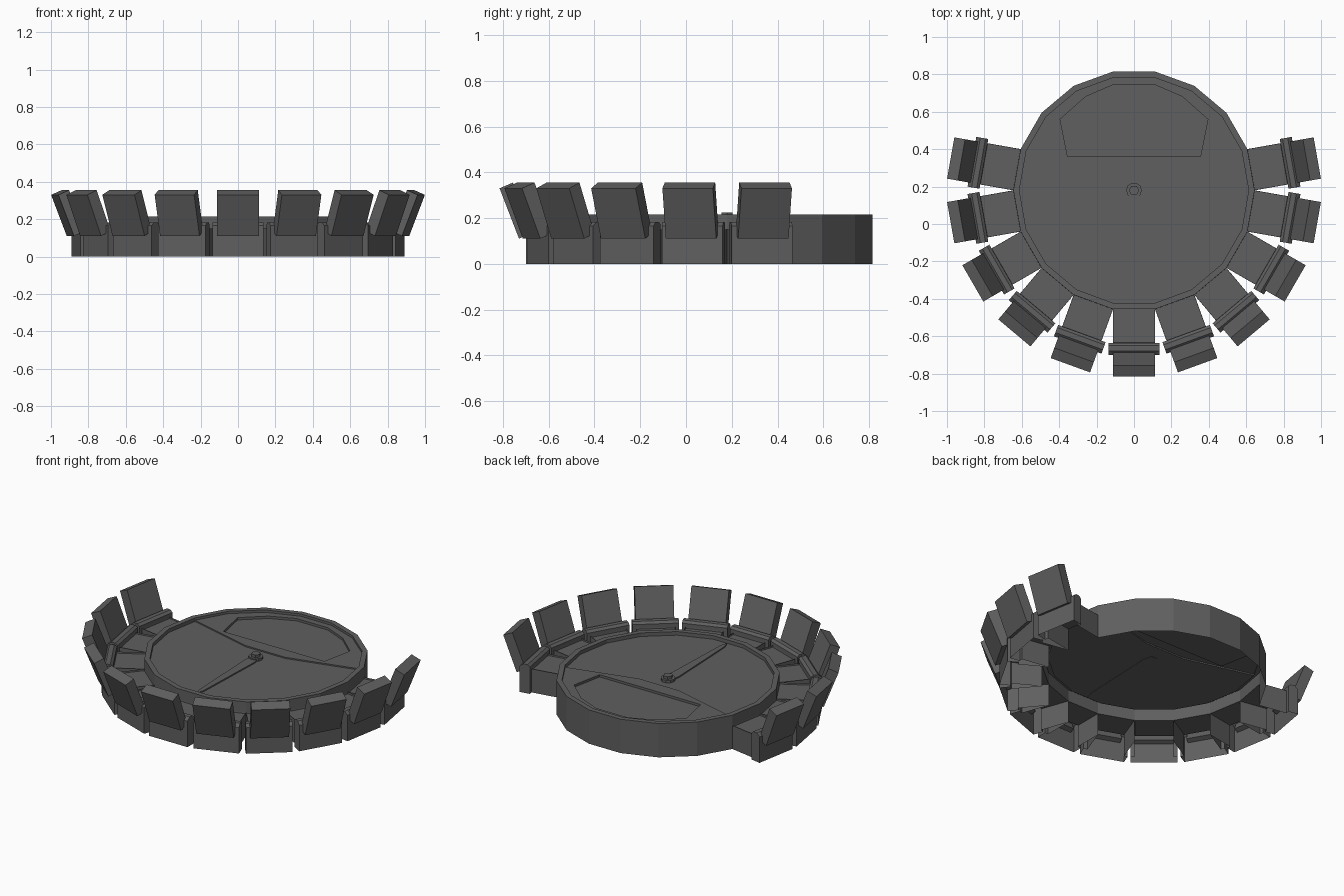
import bpy, bmesh, math
from mathutils import Vector

cube = bpy.data.objects.get("Cube")
if cube:
    bpy.data.objects.remove(cube, do_unlink=True)

grey = bpy.data.materials.new("dark_grey")
grey.use_nodes = True
colour = (0.115, 0.115, 0.115, 1)
grey.diffuse_color = colour
grey.node_tree.nodes["Principled BSDF"].inputs["Base Color"].default_value = colour

CENTRE = Vector((0, 0.18, 0))
RIM, OUTER, INNER = 0.215, 0.645, 0.613
SEAT_Z, FLOOR, DECK = 0.15, 0.192, 0.2


def finish(bm, name, location=CENTRE, normals=True):
    if normals:
        bmesh.ops.recalc_face_normals(bm, faces=bm.faces)
    mesh = bpy.data.meshes.new(name)
    bm.to_mesh(mesh)
    bm.free()
    mesh.materials.append(grey)
    obj = bpy.data.objects.new(name, mesh)
    obj.location = location
    bpy.context.collection.objects.link(obj)
    return obj


def face(bm, points):
    return bm.faces.new([bm.verts.new(p) for p in points])


def ring_point(radius, degrees, z):
    a = math.radians(degrees)
    return Vector((radius * math.cos(a), radius * math.sin(a), z))


def prism(bm, outline, z0, z1):
    """Solid with a flat outline in x and y."""
    base = face(bm, [(x, y, z0) for x, y in outline])
    top = bmesh.ops.extrude_face_region(bm, geom=[base])["geom"]
    bmesh.ops.translate(bm, vec=(0, 0, z1 - z0),
                        verts=[v for v in top if isinstance(v, bmesh.types.BMVert)])


def side_profile(bm, outline, half):
    """Solid with an outline of (distance outward, height), extruded sideways."""
    base = face(bm, [(-half, -r, z) for r, z in outline])
    side = bmesh.ops.extrude_face_region(bm, geom=[base])["geom"]
    bmesh.ops.translate(bm, vec=(2 * half, 0, 0),
                        verts=[v for v in side if isinstance(v, bmesh.types.BMVert)])


# Open drum: rim all round, wall to the ground only behind
bm = bmesh.new()
for k in range(18):
    a, b = -100 + 20 * k, -80 + 20 * k
    low = 0 if 20 <= a < 160 else SEAT_Z
    face(bm, [ring_point(OUTER, a, low), ring_point(OUTER, b, low),
              ring_point(OUTER, b, RIM), ring_point(OUTER, a, RIM)])
    face(bm, [ring_point(OUTER, a, RIM), ring_point(OUTER, b, RIM),
              ring_point(INNER, b, RIM), ring_point(INNER, a, RIM)])
    face(bm, [ring_point(INNER, a, RIM), ring_point(INNER, b, RIM),
              ring_point(INNER, b, FLOOR), ring_point(INNER, a, FLOOR)])
finish(bm, "drum", normals=False)

# Lower floor, bounded behind by a shallow curve
curve = [(0.35, 0.15), (0.14, 0.095), (-0.14, 0.095), (-0.35, 0.15)]
bm = bmesh.new()
front_arc = [ring_point(INNER, a, FLOOR) for a in range(160, 381, 20)]
lower = face(bm, front_arc + [Vector((x, y, FLOOR)) for x, y in curve])
bmesh.ops.triangulate(bm, faces=[lower])
if sum(f.normal.z for f in bm.faces) < 0:
    bmesh.ops.reverse_faces(bm, faces=bm.faces)
finish(bm, "floor", normals=False)

# Raised rear deck with a sunken panel
bm = bmesh.new()
deck_edge = [ring_point(INNER, a, DECK) for a in range(20, 161, 20)]
deck_edge += [Vector((x, y, DECK)) for x, y in reversed(curve)]
half_panel = [(0.355, 0.18), (0.395, 0.38), (0.26, 0.5), (0.11, 0.565)]
panel = half_panel + [(-x, y) for x, y in reversed(half_panel)]
edges = []
for loop in (deck_edge, [Vector((x, y, DECK)) for x, y in panel]):
    vs = [bm.verts.new(p) for p in loop]
    edges += [bm.edges.new((v, vs[(i + 1) % len(vs)])) for i, v in enumerate(vs)]
bmesh.ops.triangle_fill(bm, edges=edges, use_beauty=True, normal=(0, 0, 1))
sunk = DECK - 0.015
face(bm, [(x, y, sunk) for x, y in panel])
for i, (x, y) in enumerate(panel):
    u, v = panel[(i + 1) % len(panel)]
    face(bm, [(x, y, sunk), (u, v, sunk), (u, v, DECK), (x, y, DECK)])
step = [ring_point(INNER, 160, 0)] + [Vector((x, y, 0)) for x, y in reversed(curve)]
step.append(ring_point(INNER, 20, 0))
for p, q in zip(step, step[1:]):
    face(bm, [(p.x, p.y, FLOOR), (q.x, q.y, FLOOR), (q.x, q.y, DECK), (p.x, p.y, DECK)])
for f in bm.faces:
    f.normal_update()
    if f.normal.z < -0.5:
        f.normal_flip()
finish(bm, "rear_deck", normals=False)

# Pointer and its hub
bm = bmesh.new()
prism(bm, [(-0.022, 0), (-0.033, -0.06), (-0.014, -0.55), (0, -0.59),
           (0.014, -0.55), (0.033, -0.06), (0.022, 0)], FLOOR - 0.002, FLOOR + 0.008)
finish(bm, "pointer")
for name, radius, sides, top in (("hub", 0.042, 10, 0.208), ("hub_bolt", 0.028, 6, 0.225)):
    bm = bmesh.new()
    prism(bm, [ring_point(radius, 360 * i / sides, 0).xy for i in range(sides)], FLOOR, top)
    finish(bm, name)

# Seat bench: open box with a sunken cushion
START, BAR, BACK = 0.635, 0.815, 0.88
W, BAR_W = 0.112, 0.135
bm = bmesh.new()
top = face(bm, [(-W, -BAR, SEAT_Z), (W, -BAR, SEAT_Z), (W, -START, SEAT_Z), (-W, -START, SEAT_Z)])
bmesh.ops.inset_individual(bm, faces=[top], thickness=0.015)
bmesh.ops.inset_individual(bm, faces=[top], thickness=0.001, depth=-0.01)
for s in (-1, 1):
    wall = [(s * W, -START, 0), (s * W, -BAR, 0), (s * W, -BAR, SEAT_Z), (s * W, -START, SEAT_Z)]
    jog = [(s * W, -BAR, 0), (s * BAR_W, -BAR, 0), (s * BAR_W, -BAR, SEAT_Z), (s * W, -BAR, SEAT_Z)]
    for points in (wall, jog):
        face(bm, points if s > 0 else points[::-1]).normal_flip()
bench = finish(bm, "seat_bench", normals=False)

# Raised bar behind the cushion, open underneath and towards the bench
bm = bmesh.new()
side_profile(bm, [(BAR, 0), (BAR, SEAT_Z), (BAR, 0.17), (BAR + 0.015, 0.183),
                  (BACK - 0.022, 0.183), (BACK, 0.165), (BACK, 0)], BAR_W)
bmesh.ops.recalc_face_normals(bm, faces=bm.faces)
inner = [f for f in bm.faces if f.calc_center_median().z < 0.001
         or (f.normal.y > 0.9 and f.calc_center_median().z < SEAT_Z)]
bmesh.ops.delete(bm, geom=inner, context="FACES")
bar = finish(bm, "seat_bar", normals=False)

# Backrest leaning outwards
bm = bmesh.new()
side_profile(bm, [(0.91, 0.11), (0.995, 0.33), (0.937, 0.355), (0.852, 0.135)], W)
rest = finish(bm, "seat_backrest")

# Eleven seats around the front and sides
for part in (bench, bar, rest):
    for k in range(-5, 6):
        obj = part
        if k:
            obj = part.copy()
            obj.name = f"{part.name}_{k + 6}"
            bpy.context.collection.objects.link(obj)
        obj.rotation_euler.z = math.radians(20 * k)
